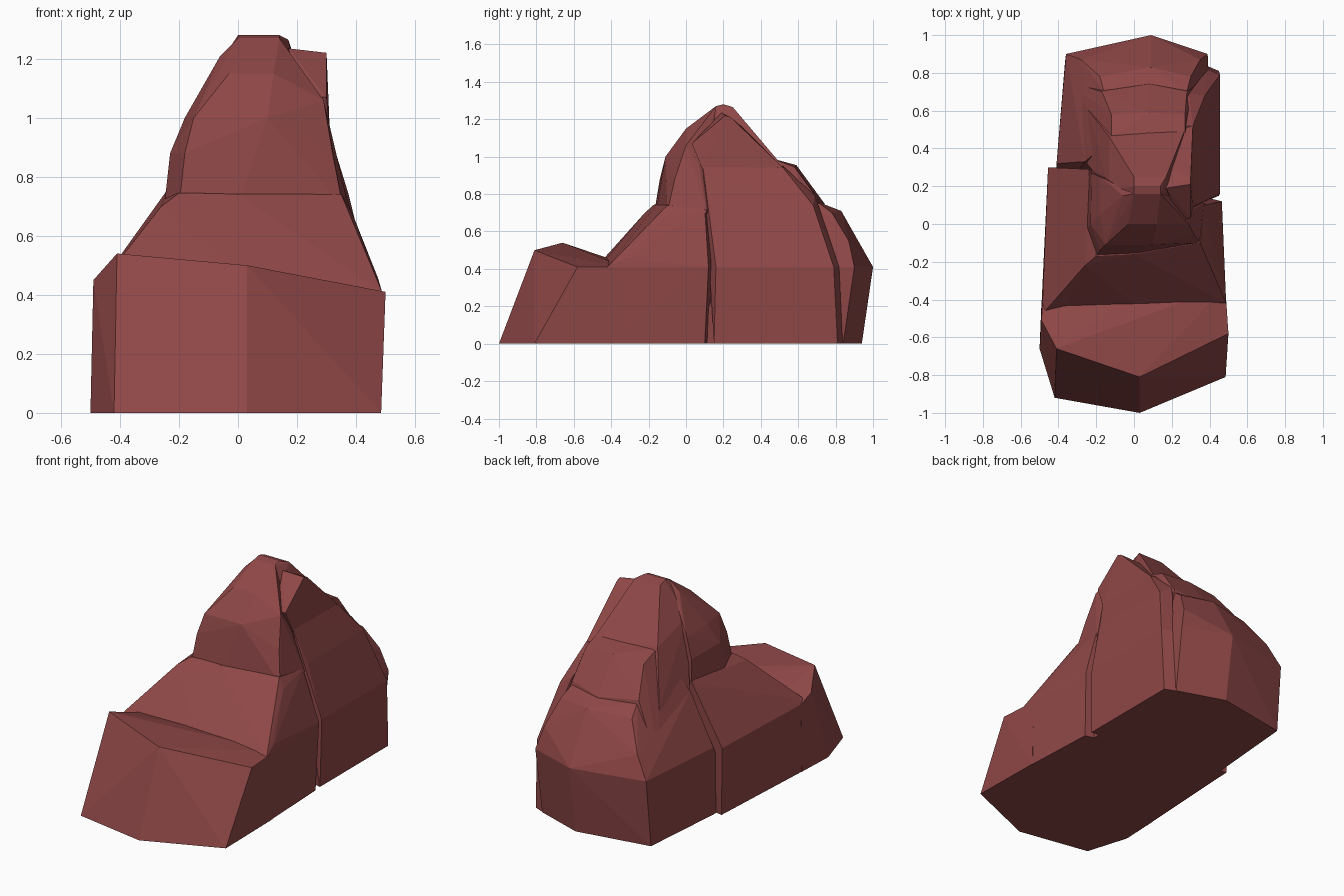
import bpy, bmesh

stone = bpy.data.materials.new("red brown stone")
stone.diffuse_color = (0.275, 0.063, 0.063, 1)


def chunk(name, pts):
    """Faceted rock chunk: convex hull of a few corner points."""
    bm = bmesh.new()
    verts = [bm.verts.new(p) for p in pts]
    bmesh.ops.convex_hull(bm, input=verts)
    junk = [v for v in bm.verts if not v.link_faces]
    bmesh.ops.delete(bm, geom=junk, context='VERTS')
    bmesh.ops.recalc_face_normals(bm, faces=bm.faces)
    me = bpy.data.meshes.new(name)
    bm.to_mesh(me)
    bm.free()
    me.materials.append(stone)
    ob = bpy.data.objects.new(name, me)
    bpy.context.collection.objects.link(ob)
    return ob


def level(z, *xy):
    return [(x, y, z) for x, y in xy]


# low front block with slanted nose
base = chunk("front_block",
    level(0, (-.42, -.92), (.03, -1), (.485, -.81), (.478, -.35), (-.49, -.42), (-.5, -.66))
    + [(-.41, -.66, .54), (.03, -.81, .50), (.5, -.58, .41), (-.49, -.51, .45),
       (-.36, -.40, .45), (0, -.38, .445), (.483, -.33, .41), (-.485, -.42, .41)])

# sloping shelf behind the block
shelf = chunk("shelf",
    level(0, (-.493, -.50), (.48, -.45), (.455, .10), (-.45, .30))
    + level(.41, (-.487, -.48), (.488, -.42), (.465, .12), (-.455, .30))
    + [(-.36, -.43, .465), (0, -.42, .46), (.475, -.33, .455),
       (-.26, -.22, .70), (-.20, -.17, .745), (0, -.16, .74), (.35, -.10, .74), (.385, -.11, .68),
       (.37, .10, .72), (-.24, .29, .755)])

# upper front crag
crag = chunk("front_crag",
    level(.70, (-.20, -.17), (0, -.16), (.355, -.10), (.375, .11), (-.24, .29), (-.25, -.02))
    + level(.88, (-.18, -.14), (.32, -.06), (-.23, .0), (-.225, .27))
    + [(-.15, -.11, 1.0), (.10, -.11, 1.0), (.29, 0, 1.06), (-.18, .05, 1.0), (-.18, .25, 1.0),
       (.22, .0, 1.08), (-.03, .0, 1.15), (.12, .0, 1.15), (-.06, .15, 1.21), (.0, .16, 1.27),
       (.14, .16, 1.27), (.31, .07, .95), (-.09, .19, 1.15)])

# central summit and upper back ramp
summit = chunk("summit",
    [(0, .16, 1.27), (.14, .16, 1.27), (0, .2, 1.28), (.14, .2, 1.28),
     (.0, .25, 1.265), (.17, .25, 1.265),
     (-.13, .46, 1.0), (.27, .50, .97), (-.13, .18, 1.08), (.20, .06, 1.08), (.0, .05, 1.1),
     (-.25, .32, .72), (-.24, .60, .70), (.33, .55, .70), (.33, .15, .70)])

# stepped lower back
step = chunk("back_step",
    [(-.12, .45, .99), (.27, .46, .99), (-.12, .58, .94), (.08, .59, .955), (.27, .58, .945),
     (-.17, .70, .78), (.08, .74, .75), (.28, .70, .78), (-.26, .33, .72),
     (-.41, .32, .40), (-.36, .76, .40), (.40, .78, .40), (.40, .2, .40), (.30, .25, .9)])
back = chunk("back_base",
    level(0, (-.365, .86), (.09, .94), (.385, .84), (.40, .05), (-.40, .1), (-.41, .32))
    + level(.41, (-.36, .90), (.09, 1.0), (.39, .90), (.42, .2), (-.41, .32))
    + [(-.28, .87, .54), (.09, .94, .51), (.35, .87, .55), (-.18, .78, .70), (.09, .83, .71),
       (.30, .78, .70), (-.16, .70, .76), (.28, .70, .76), (-.26, .33, .72), (.30, .3, .76)])

# leaning slab along the right side, wide foot and narrow blade
foot = chunk("slab_foot",
    level(0, (.45, .15), (.45, .81), (.38, .84), (.2, .5), (.2, .2))
    + level(.41, (.455, .16), (.455, .79), (.39, .82))
    + [(.375, .14, .74), (.375, .68, .74), (.29, .69, .79), (.31, .09, .95),
       (.312, .52, .94), (.24, .10, .97), (.24, .52, .96)])
blade = chunk("slab_blade",
    [(.312, .09, .93), (.312, .53, .93), (.23, .09, .93), (.22, .53, .93),
     (.23, .03, 1.07), (.30, .03, 1.07), (.30, .21, 1.22), (.17, .19, 1.235),
     (.30, .24, 1.21), (.18, .3, 1.16)])

# fuse the chunks into one outcrop
for other in (shelf, crag, back, step, summit, foot, blade):
    mod = base.modifiers.new("fuse", 'BOOLEAN')
    mod.operation = 'UNION'
    mod.solver = 'EXACT'
    mod.object = other
    bpy.context.view_layer.objects.active = base
    bpy.ops.object.modifier_apply(modifier=mod.name)
    bpy.data.objects.remove(other)
base.name = "rock_outcrop"
